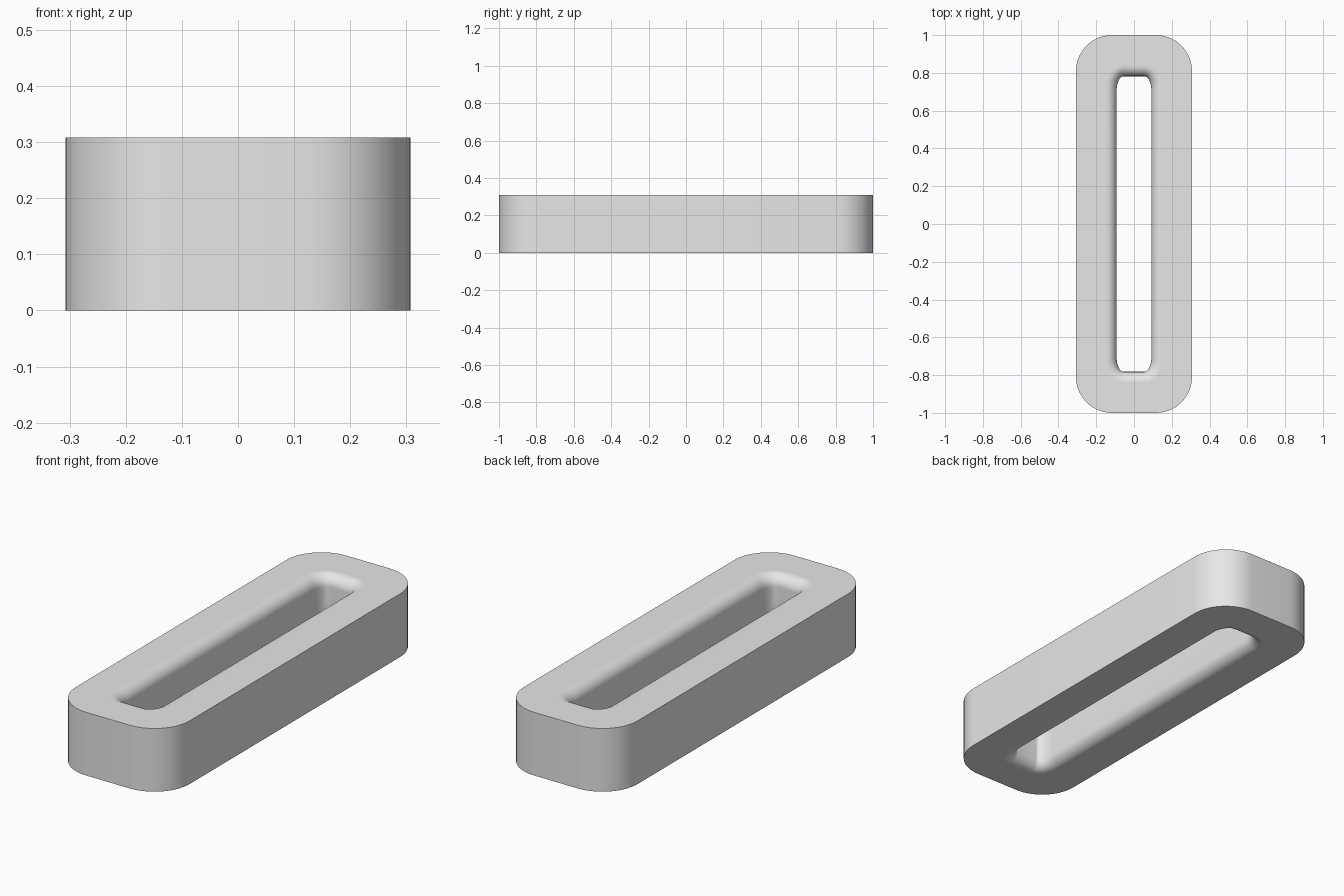
import bpy, bmesh, math

if "Cube" in bpy.data.objects:
    bpy.data.objects.remove(bpy.data.objects["Cube"])

W, L, H = 0.307, 1.0, 0.308      # half width, half length, height
R_OUT = 0.19                     # outer corner radius
SLOT_X, SLOT_Y = 0.092, 0.782    # slot half size at its narrowest
FILLET = 0.055                   # rounding of the slot rims
SEG, FSEG = 14, 10

bm = bmesh.new()


def ring(hx, hy, rx, ry, z):
    """Rounded rectangle with elliptical corners."""
    verts = []
    for q, (sx, sy) in enumerate([(1, 1), (-1, 1), (-1, -1), (1, -1)]):
        for i in range(SEG + 1):
            a = (q + i / SEG) * math.pi / 2
            verts.append(bm.verts.new((sx * (hx - rx) + rx * math.cos(a),
                                       sy * (hy - ry) + ry * math.sin(a), z)))
    return verts


def slot_ring(t, z):
    return ring(SLOT_X + t, SLOT_Y + t, 0.037 + t, 0.075 + t * 0.6, z)


# Closed cross-section: outer wall, flat top, rounded slot wall, flat bottom
rings = [ring(W, L, R_OUT, R_OUT, 0), ring(W, L, R_OUT, R_OUT, H)]
rings.append(slot_ring(FILLET + 0.004, H))
arc = [i / FSEG * math.pi / 2 for i in range(FSEG + 1)]
for a in arc:
    rings.append(slot_ring(FILLET * (1 - math.sin(a)), H - FILLET * (1 - math.cos(a))))
for a in reversed(arc):
    rings.append(slot_ring(FILLET * (1 - math.sin(a)), FILLET * (1 - math.cos(a))))
rings.append(slot_ring(FILLET + 0.004, 0))

n = len(rings[0])
for r0, r1 in zip(rings, rings[1:] + rings[:1]):
    for i in range(n):
        j = (i + 1) % n
        bm.faces.new((r0[i], r0[j], r1[j], r1[i]))
bmesh.ops.recalc_face_normals(bm, faces=bm.faces)

mesh = bpy.data.meshes.new("slotted_link")
bm.to_mesh(mesh)
bm.free()
link = bpy.data.objects.new("slotted_link", mesh)
bpy.context.collection.objects.link(link)

grey = bpy.data.materials.new("light grey")
grey.diffuse_color = (0.8, 0.8, 0.8, 1)
grey.use_nodes = True
grey.node_tree.nodes["Principled BSDF"].inputs["Base Color"].default_value = grey.diffuse_color
mesh.materials.append(grey)

bpy.context.view_layer.objects.active = link
link.select_set(True)
bpy.ops.object.shade_smooth_by_angle(angle=math.radians(35))
